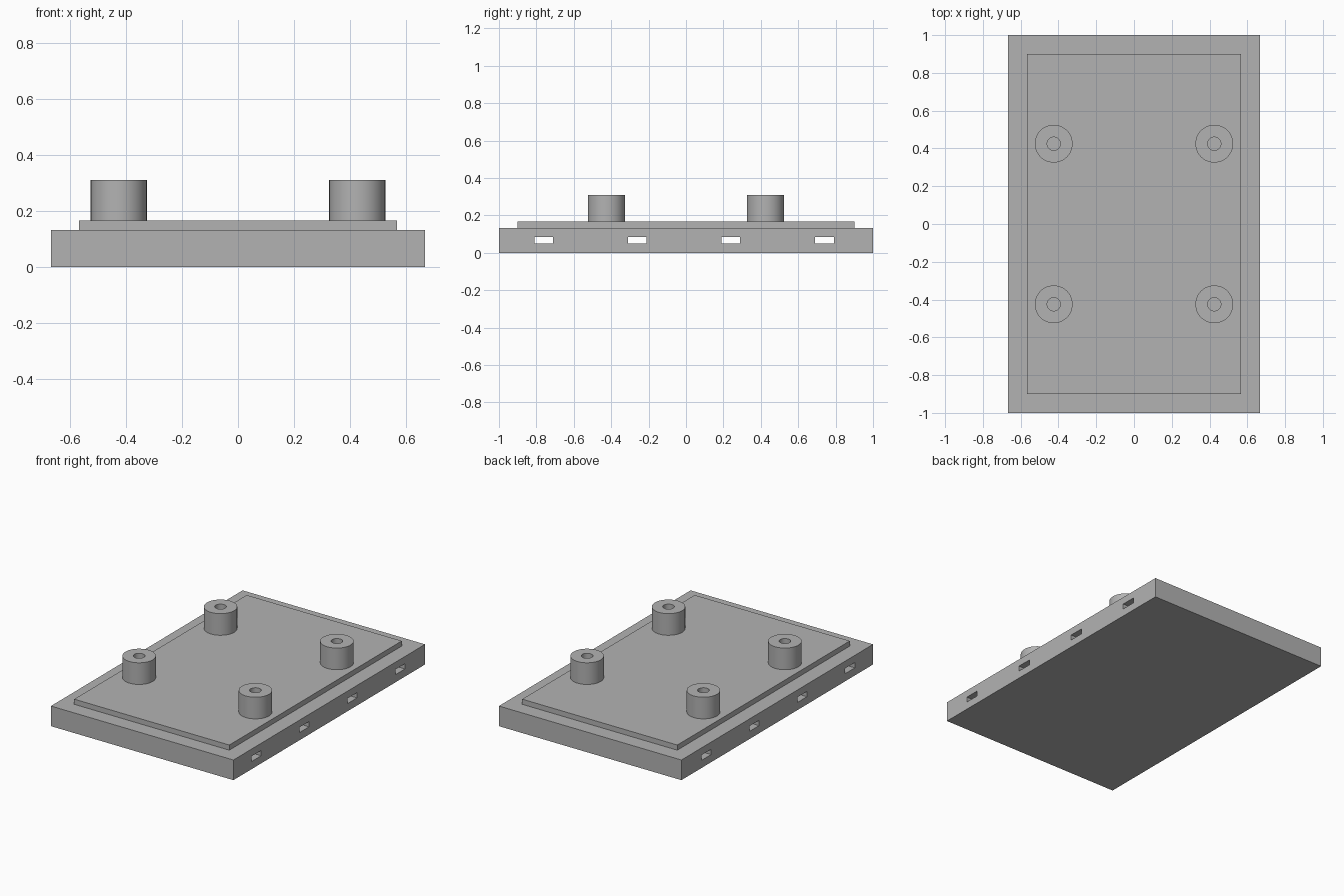
import bpy, bmesh
from mathutils import Matrix

cube = bpy.data.objects.get("Cube")
if cube:
    bpy.data.objects.remove(cube, do_unlink=True)

# Single grey material
grey = bpy.data.materials.new("plain grey")
grey.use_nodes = True
colour = (0.45, 0.45, 0.45, 1)
grey.diffuse_color = colour
grey.node_tree.nodes["Principled BSDF"].inputs["Base Color"].default_value = colour


def finish(name, bm):
    mesh = bpy.data.meshes.new(name)
    bm.to_mesh(mesh)
    bm.free()
    mesh.materials.append(grey)
    obj = bpy.data.objects.new(name, mesh)
    bpy.context.collection.objects.link(obj)
    return obj


def add_box(bm, size, centre):
    matrix = Matrix.Translation(centre) @ Matrix.Diagonal((*size, 1))
    bmesh.ops.create_cube(bm, size=1, matrix=matrix)


BASE_TOP, LIP_TOP, POST_TOP = 0.133, 0.167, 0.31

# Base plate
bm = bmesh.new()
add_box(bm, (1.333, 2, BASE_TOP), (0, 0, BASE_TOP / 2))
base = finish("base_plate", bm)

# Slots passing from side to side through the base
bm = bmesh.new()
for y in (-0.76, -0.26, 0.24, 0.74):
    add_box(bm, (2, 0.1, 0.035), (0, y, 0.068))
slots = finish("slot_cutter", bm)
slots.hide_render = True
slots.hide_viewport = True
cut = base.modifiers.new("side slots", 'BOOLEAN')
cut.operation = 'DIFFERENCE'
cut.solver = 'EXACT'
cut.object = slots

# Raised lip
bm = bmesh.new()
add_box(bm, (1.133, 1.8, LIP_TOP - BASE_TOP), (0, 0, (LIP_TOP + BASE_TOP) / 2))
finish("raised_lip", bm)


# Hollow post: a wall profile spun around its axis
def post(name, x, y, outer=0.1, inner=0.035):
    bm = bmesh.new()
    profile = [(inner, LIP_TOP), (inner, POST_TOP), (outer, POST_TOP), (outer, LIP_TOP)]
    verts = [bm.verts.new((r, 0, z)) for r, z in profile]
    edges = [bm.edges.new(pair) for pair in zip(verts, verts[1:] + verts[:1])]
    bmesh.ops.spin(bm, geom=verts + edges, cent=(0, 0, 0), axis=(0, 0, 1),
                   angle=6.283185, steps=48, use_merge=True)
    bmesh.ops.remove_doubles(bm, verts=bm.verts, dist=0.0001)
    bmesh.ops.recalc_face_normals(bm, faces=bm.faces)
    obj = finish(name, bm)
    obj.location = (x, y, 0)
    bpy.ops.object.select_all(action='DESELECT')
    obj.select_set(True)
    bpy.context.view_layer.objects.active = obj
    bpy.ops.object.shade_smooth_by_angle()


for side, x in (("left", 0.425), ("right", -0.425)):
    for end, y in (("front", -0.425), ("back", 0.425)):
        post(f"{end}_{side}_post", x, y)
